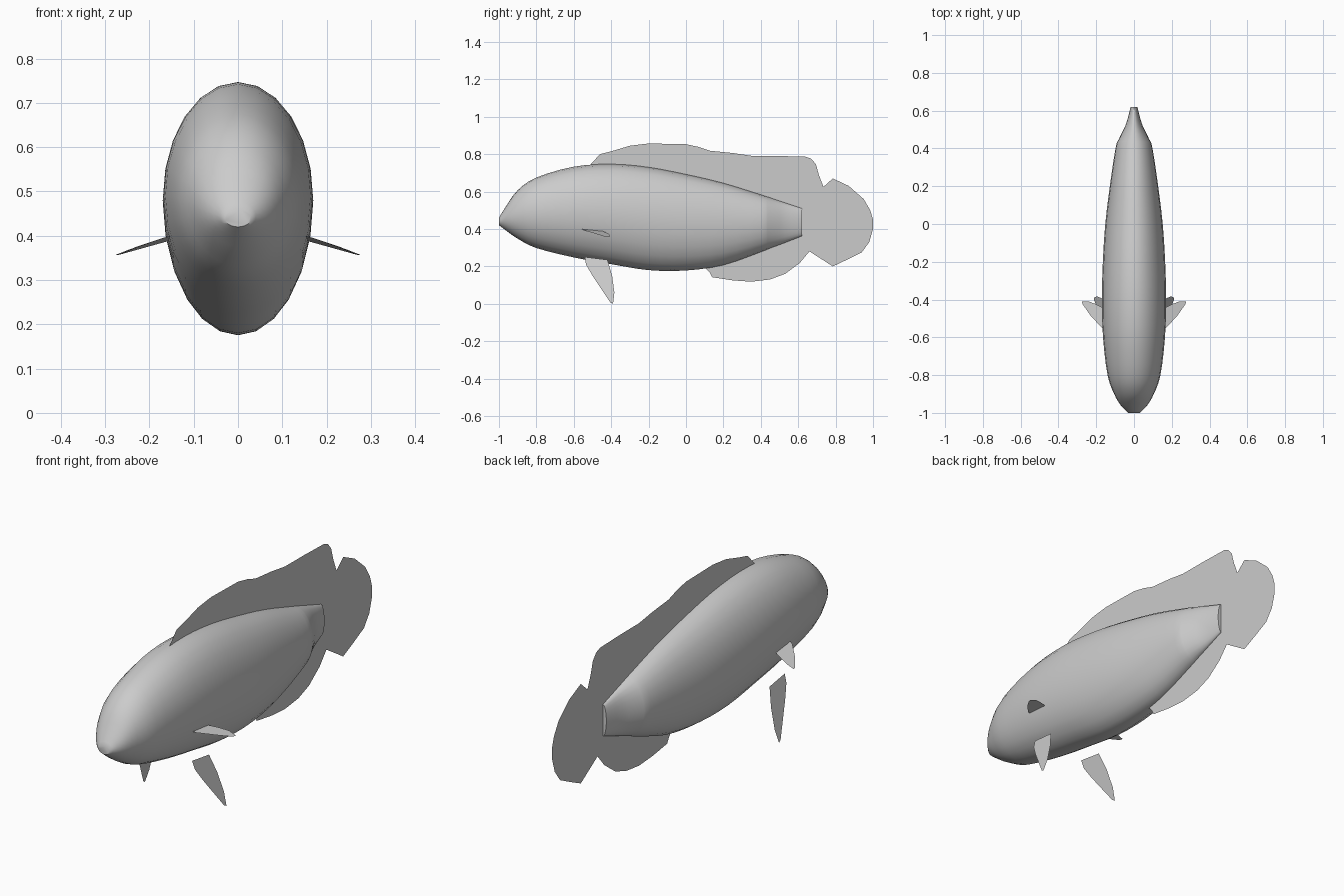
import bpy, bmesh, math

if "Cube" in bpy.data.objects:
    bpy.data.objects.remove(bpy.data.objects["Cube"])

grey = bpy.data.materials.new("plain grey")
grey.use_nodes = True
grey.diffuse_color = (0.6, 0.6, 0.6, 1)
grey.node_tree.nodes["Principled BSDF"].inputs["Base Color"].default_value = grey.diffuse_color


def make_object(name, bm):
    mesh = bpy.data.meshes.new(name)
    bm.to_mesh(mesh)
    bm.free()
    mesh.materials.append(grey)
    obj = bpy.data.objects.new(name, mesh)
    bpy.context.collection.objects.link(obj)
    return obj


def catmull(a, b, c, d, t):
    return tuple(0.5 * (2 * q + (r - p) * t + (2 * p - 5 * q + 4 * r - s) * t * t
                        + (3 * q - p - 3 * r + s) * t ** 3)
                 for p, q, r, s in zip(a, b, c, d))


def fin(name, points):
    """Paper-thin fin from an outline of 3D points."""
    bm = bmesh.new()
    bm.faces.new([bm.verts.new(p) for p in points])
    return make_object(name, bm)


def median_fin(name, outline):
    return fin(name, [(0, y, z) for y, z in outline])


# Body: elliptical sections as (y, top, bottom, half width)
stations = [
    (-1.0, .46, .42, .03), (-.96, .525, .39, .07), (-.9, .607, .348, .105),
    (-.8, .675, .298, .14), (-.6, .733, .248, .164), (-.4, .747, .212, .17),
    (-.2, .73, .18, .165), (0, .692, .178, .152), (.2, .645, .207, .128),
    (.4, .583, .277, .098), (.45, .567, .297, .08), (.53, .54, .327, .042),
    (.62, .51, .362, .018)]
SIDES, STEPS = 24, 3
padded = [stations[0]] + stations + [stations[-1]]
sections = [catmull(*padded[i:i + 4], s / STEPS)
            for i in range(len(stations) - 1) for s in range(STEPS)]
sections.append(stations[-1])

bm = bmesh.new()
rings = []
for y, top, bottom, width in sections:
    ring = []
    for k in range(SIDES):
        a = math.tau * k / SIDES
        z = (top + bottom) / 2 + (top - bottom) / 2 * math.cos(a)
        ring.append(bm.verts.new((width * math.sin(a), y, z)))
    rings.append(ring)
for r, s in zip(rings, rings[1:]):
    for k in range(SIDES):
        n = (k + 1) % SIDES
        bm.faces.new((r[k], r[n], s[n], s[k]))
bm.faces.new(rings[0])
bm.faces.new(rings[-1])
bmesh.ops.recalc_face_normals(bm, faces=bm.faces)
body = make_object("body", bm)
bpy.ops.object.select_all(action='DESELECT')
body.select_set(True)
bpy.context.view_layer.objects.active = body
bpy.ops.object.shade_smooth_by_angle(angle=math.radians(50))

# Fins along the middle plane
median_fin("dorsal_fin", [
    (-.52, .72), (-.51, .745), (-.46, .80), (-.4, .815), (-.3, .845), (-.2, .857),
    (0, .853), (.07, .838), (.13, .818), (.25, .806), (.35, .791), (.5, .79),
    (.64, .786), (.67, .775), (.695, .745), (.71, .69), (.735, .625),
    (.62, .5), (.4, .56), (0, .66), (-.3, .72)])
median_fin("tail_fin", [
    (.62, .5), (.735, .625), (.785, .67), (.87, .63), (.95, .56), (.985, .5),
    (1, .45), (1, .4), (.98, .33), (.94, .275), (.87, .24), (.785, .2),
    (.66, .28), (.62, .37)])
median_fin("anal_fin", [
    (.62, .37), (.66, .28), (.61, .22), (.53, .16), (.45, .13), (.35, .118),
    (.25, .125), (.14, .142), (.125, .17), (.095, .2), (.2, .23), (.4, .3)])

# Paired fins on both sides
pelvic = [(-.54, .25), (-.535, .21), (-.5, .15), (-.45, .075), (-.405, .008),
          (-.39, 0), (-.383, .06), (-.395, .15), (-.42, .235)]
pectoral = [(.15, -.56, .4), (.17, -.55, .395), (.23, -.485, .375),
            (.272, -.425, .356), (.276, -.41, .357), (.24, -.41, .371),
            (.2, -.425, .38), (.15, -.45, .39)]
for side, sign in (("left", 1), ("right", -1)):
    fin(side + "_pelvic_fin", [(sign * (.213 - .3 * z), y, z) for y, z in pelvic])
    fin(side + "_pectoral_fin", [(sign * x, y, z) for x, y, z in pectoral])
